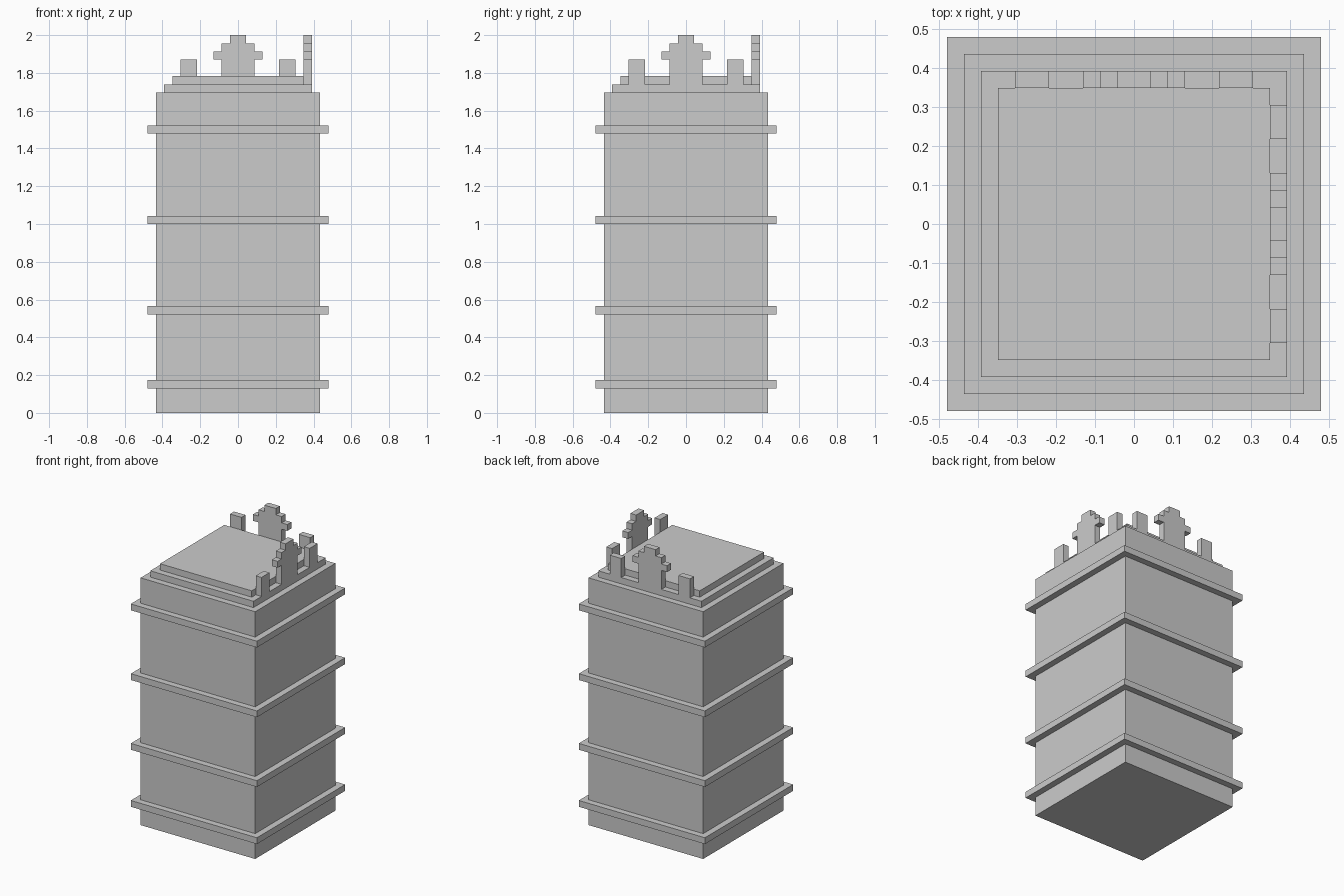
import bpy, bmesh, math
from mathutils import Matrix

if "Cube" in bpy.data.objects:
    bpy.data.objects.remove(bpy.data.objects["Cube"])

U = 2 / 46  # the model sits on a regular block grid


def mesh_object(name, bm):
    bmesh.ops.recalc_face_normals(bm, faces=bm.faces[:])
    me = bpy.data.meshes.new(name)
    bm.to_mesh(me)
    bm.free()
    ob = bpy.data.objects.new(name, me)
    bpy.context.collection.objects.link(ob)
    return ob


def slab(name, half, z0, z1):
    """Square slab centred on the z axis, in grid units."""
    bm = bmesh.new()
    size = (2 * half * U, 2 * half * U, (z1 - z0) * U)
    bmesh.ops.create_cube(bm, size=1, matrix=Matrix.Translation((0, 0, (z0 + z1) / 2 * U))
                          @ Matrix.Diagonal((*size, 1)))
    return mesh_object(name, bm)


def plate(name, outline, angle):
    """Upright plate on the back edge, one unit thick, turned about z."""
    bm = bmesh.new()
    face = bm.faces.new([bm.verts.new((x * U, 8 * U, z * U)) for x, z in outline])
    ext = bmesh.ops.extrude_face_region(bm, geom=[face])
    verts = [g for g in ext["geom"] if isinstance(g, bmesh.types.BMVert)]
    bmesh.ops.translate(bm, verts=verts, vec=(0, U, 0))
    bm.transform(Matrix.Rotation(angle, 4, 'Z'))
    return mesh_object(name, bm)


# Tower body and projecting bands
slab("tower_body", 10, 0, 39)
for i, z in enumerate((3, 12, 23, 34)):
    slab(f"band_{i + 1}", 11, z, z + 1)

# Stepped roof
slab("roof_lower_step", 9, 39, 40)
slab("roof_upper_step", 8, 40, 41)

# Stepped crest (mirrored half outline) and flanking posts
half = [(2, 40), (2, 43), (3, 43), (3, 44), (2, 44), (2, 45), (1, 45), (1, 46)]
crest = half + [(-x, z) for x, z in reversed(half)]
for side, angle in (("back", 0), ("right", -math.pi / 2)):
    plate(f"{side}_crest", crest, angle)
    for label, x in (("a", -7), ("b", 5)):
        plate(f"{side}_post_{label}", [(x, 40), (x + 2, 40), (x + 2, 43), (x, 43)], angle)
